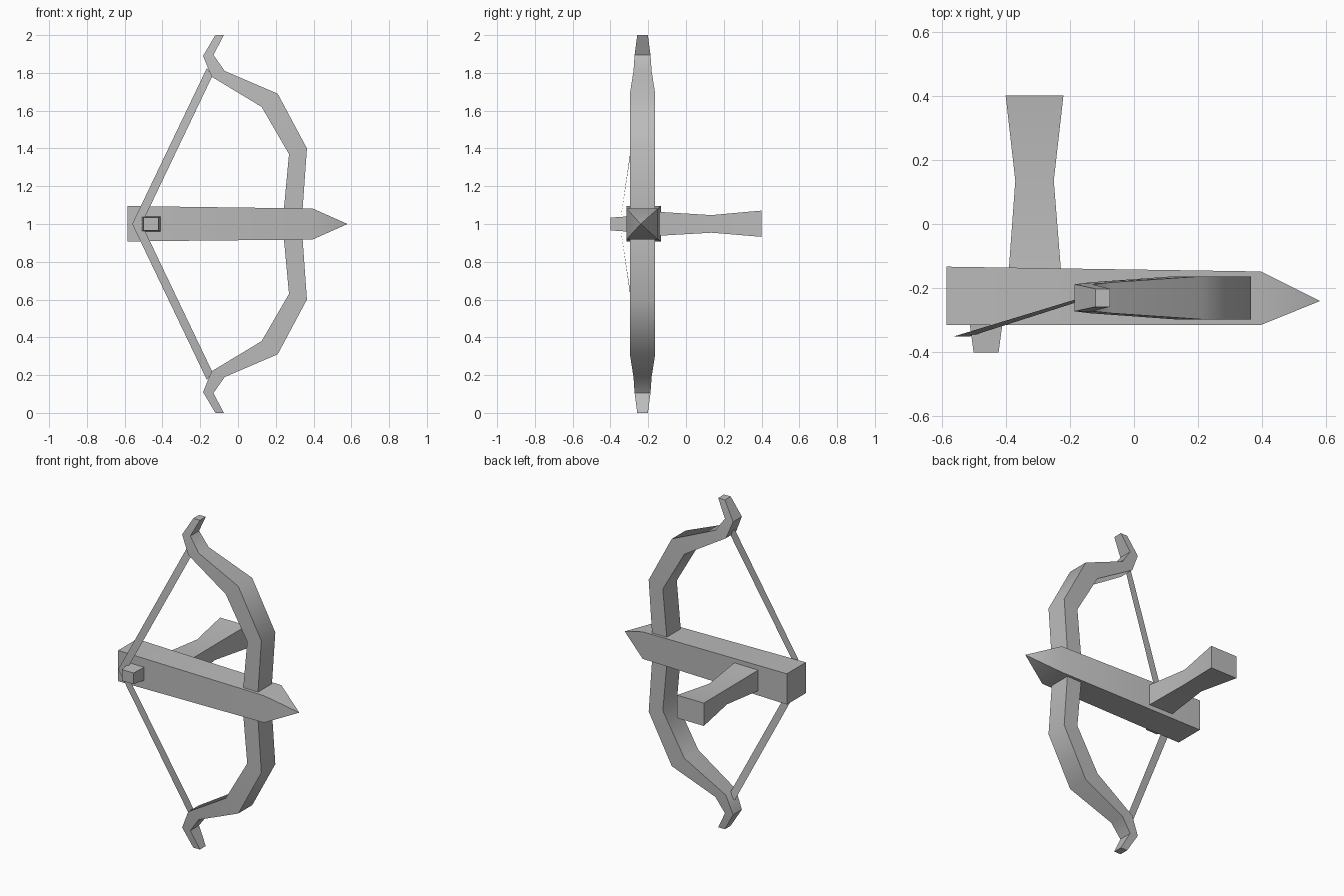
import bpy, bmesh
from math import radians

cube = bpy.data.objects.get("Cube")
if cube:
    bpy.data.objects.remove(cube, do_unlink=True)

grey = bpy.data.materials.new("plain grey")
grey.use_nodes = True
colour = (0.5, 0.5, 0.5, 1)
grey.diffuse_color = colour
grey.node_tree.nodes["Principled BSDF"].inputs["Base Color"].default_value = colour


def finish(name, bm, recalc=True):
    if recalc:
        bmesh.ops.recalc_face_normals(bm, faces=bm.faces)
    mesh = bpy.data.meshes.new(name)
    bm.to_mesh(mesh)
    bm.free()
    mesh.materials.append(grey)
    ob = bpy.data.objects.new(name, mesh)
    bpy.context.collection.objects.link(ob)
    bpy.ops.object.select_all(action='DESELECT')
    ob.select_set(True)
    bpy.context.view_layer.objects.active = ob
    bpy.ops.object.shade_smooth_by_angle(angle=radians(40))
    return ob


def loft(name, rings, tip=None):
    """Join four-sided rings into a closed bar, with an optional point."""
    bm = bmesh.new()
    loops = [[bm.verts.new(p) for p in ring] for ring in rings]
    for a, b in zip(loops, loops[1:]):
        for i in range(4):
            j = (i + 1) % 4
            bm.faces.new((a[i], a[j], b[j], b[i]))
    bm.faces.new(loops[0])
    if tip:
        point = bm.verts.new(tip)
        for i in range(4):
            bm.faces.new((loops[-1][i], loops[-1][(i + 1) % 4], point))
    else:
        bm.faces.new(loops[-1])
    return finish(name, bm)


def ring_x(x, y0, y1, z0, z1):
    return [(x, y0, z0), (x, y1, z0), (x, y1, z1), (x, y0, z1)]


def ring_y(y, x0, x1, z0, z1):
    return [(x0, y, z0), (x1, y, z0), (x1, y, z1), (x0, y, z1)]


# Bow: outer x, outer height, inner x, inner height, half width
BOW_Y = -0.23
limb = [(0.342, 0.08, 0.243, 0.08, 0.067),
        (0.365, 0.40, 0.27, 0.37, 0.067),
        (0.21, 0.69, 0.125, 0.62, 0.067),
        (-0.07, 0.81, -0.14, 0.78, 0.048),
        (-0.13, 0.895, -0.185, 0.89, 0.042),
        (-0.075, 1.0, -0.12, 1.0, 0.028)]


def bow_ring(section, side):
    xo, zo, xi, zi, w = section
    zo, zi = 1 + side * zo, 1 + side * zi
    return [(xo, BOW_Y - w, zo), (xo, BOW_Y + w, zo),
            (xi, BOW_Y + w, zi), (xi, BOW_Y - w, zi)]


loft("bow", [bow_ring(s, -1) for s in reversed(limb)] + [bow_ring(s, 1) for s in limb])

# Stock with pointed nose
loft("stock", [ring_x(-0.585, -0.315, -0.133, 0.908, 1.095),
               ring_x(0.395, -0.315, -0.148, 0.918, 1.082)], tip=(0.58, -0.24, 1.0))

# Waisted grip behind the stock and small peg in front
loft("grip", [ring_y(-0.14, -0.39, -0.228, 0.938, 1.064),
              ring_y(0.135, -0.37, -0.25, 0.954, 1.047),
              ring_y(0.4, -0.4, -0.22, 0.932, 1.071)])
loft("peg", [ring_y(-0.31, -0.512, -0.41, 0.96, 1.04),
             ring_y(-0.4, -0.5, -0.422, 0.966, 1.034)])

# String: a flat ribbon from each limb to the drawn corner
bm = bmesh.new()
corner = [bm.verts.new((x, -0.35, 1.0)) for x in (-0.56, -0.51)]
for side in (1, -1):
    end = [bm.verts.new((-0.165, BOW_Y, 1 + side * 0.825)),
           bm.verts.new((-0.135, BOW_Y, 1 + side * 0.785))]
    quad = (corner[0], corner[1], end[1], end[0])
    bm.faces.new(quad if side > 0 else quad[::-1])
finish("string", bm, recalc=False)
